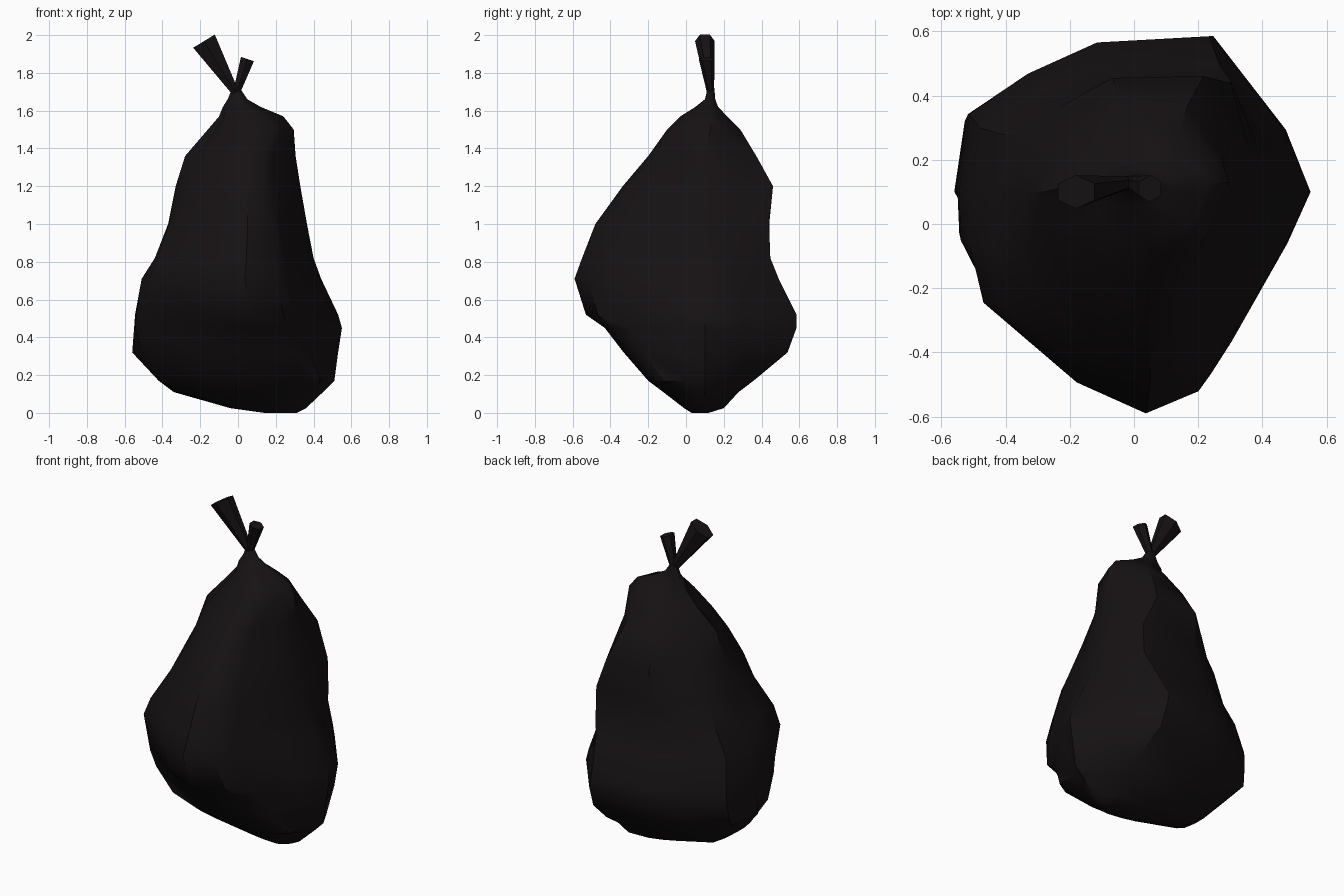
import bpy, bmesh, math
from mathutils import Vector

if "Cube" in bpy.data.objects:
    bpy.data.objects.remove(bpy.data.objects["Cube"])

mat = bpy.data.materials.new("black_plastic")
mat.diffuse_color = (0.008, 0.006, 0.007, 1)
mat.use_nodes = True
mat.node_tree.nodes["Principled BSDF"].inputs["Base Color"].default_value = mat.diffuse_color


def finish(bm, name, angle):
    bmesh.ops.recalc_face_normals(bm, faces=bm.faces)
    mesh = bpy.data.meshes.new(name)
    bm.to_mesh(mesh)
    bm.free()
    obj = bpy.data.objects.new(name, mesh)
    bpy.context.collection.objects.link(obj)
    mesh.materials.append(mat)
    bpy.ops.object.select_all(action='DESELECT')
    obj.select_set(True)
    bpy.context.view_layer.objects.active = obj
    bpy.ops.object.shade_smooth_by_angle(angle=math.radians(angle))
    return obj


def loft(rings, name, angle):
    bm = bmesh.new()
    loops = [[bm.verts.new(p) for p in ring] for ring in rings]
    for a, b in zip(loops, loops[1:]):
        for i in range(len(a)):
            j = (i + 1) % len(a)
            bm.faces.new((a[i], a[j], b[j], b[i]))
    bm.faces.new(loops[0])
    bm.faces.new(loops[-1])
    return finish(bm, name, angle)


# Slumped outline of the bag seen from above, in -1..1
outline = [(1, 0), (.87, -.3), (.58, -.74), (.46, -.9), (.14, -1), (-.28, -.86),
           (-.8, -.45), (-.95, -.2), (-1, 0), (-.94, .5), (-.6, .76),
           (-.2, .96), (.45, 1), (.86, .4)]

# z, left, right, front, back, front bulge width, back right fullness, front left push
levels = [
    (0.00, .14, .31, .03, .12, 1.0, 0, 0),
    (0.025, -.04, .36, -.01, .2, 1.0, 0, 0),
    (0.11, -.34, .45, -.12, .28, 1.2, .2, 0),
    (0.17, -.42, .51, -.2, .36, 1.45, .2, .05),
    (0.32, -.56, .53, -.33, .54, 1.25, .1, -.03),
    (0.45, -.55, .55, -.43, .585, 1.05, 0, .04),
    (0.52, -.545, .53, -.53, .585, 1.0, 0, .04),
    (0.71, -.51, .44, -.59, .5, 1.08, .45, .05),
    (0.82, -.44, .4, -.55, .46, 1.1, .75, .08),
    (1.00, -.37, .365, -.48, .455, 1.05, .9, .04),
    (1.20, -.33, .33, -.335, .47, 1.0, .5, -.03),
    (1.36, -.28, .305, -.2, .375, 1.0, .2, -.05),
    (1.50, -.16, .295, -.1, .29, 1.2, -.3, -.1),
    (1.57, -.1, .24, -.03, .22, 1.2, -.5, -.1),
    (1.62, -.08, .12, .05, .17, 1.0, 0, 0),
    (1.66, -.055, .05, .1, .155, 1.0, 0, 0),
    (1.72, -.03, .01, .115, .15, 1.0, 0, 0),
]

rings = []
for z, left, right, front, back, bulge, full, push in levels:
    cx, half = (left + right) / 2, (right - left) / 2
    cy = .08 if z < .05 else .1 if z < 1.5 else .13
    pull = .22 if 1.1 < z < 1.6 else 0
    ring = []
    for i, (u, v) in enumerate(outline):
        if v < -.4:
            u = max(-.92, min(.92, u * bulge))
        if i == 12:
            u, v = u + .42 * full, v - .05 * abs(full)
        if i == 13:
            u = min(1, u + .13 * full)
        if i in (6, 7):
            u, v = max(-1, u - push), v - push
        if i in (9, 10):
            u, v = u * (1 - pull * .8), v * (1 - pull)
        y = cy + (v * (back - cy) if v > 0 else v * (cy - front))
        ring.append((cx + u * half, y, z))
    rings.append(ring)
loft(rings, "bag_body", 40)


# Flared tails of the tied neck
def tail(name, tip, wide, deep):
    base, tip = Vector((-.01, .13, 1.69)), Vector(tip)
    axis = (tip - base).normalized()
    depth = Vector((0, 1, 0))
    side = depth.cross(axis).normalized()

    def section(c, w, d):
        return [c + side * w * 1.155 * math.cos((k + .5) * math.pi / 3)
                + depth * d * math.sin((k + .5) * math.pi / 3) for k in range(6)]
    loft([section(base, .018, .018), section(tip, wide, deep)], name, 40)


tail("large_tail", (-.18, .1, 1.968), .067, .052)
tail("small_tail", (.05, .11, 1.873), .036, .042)
